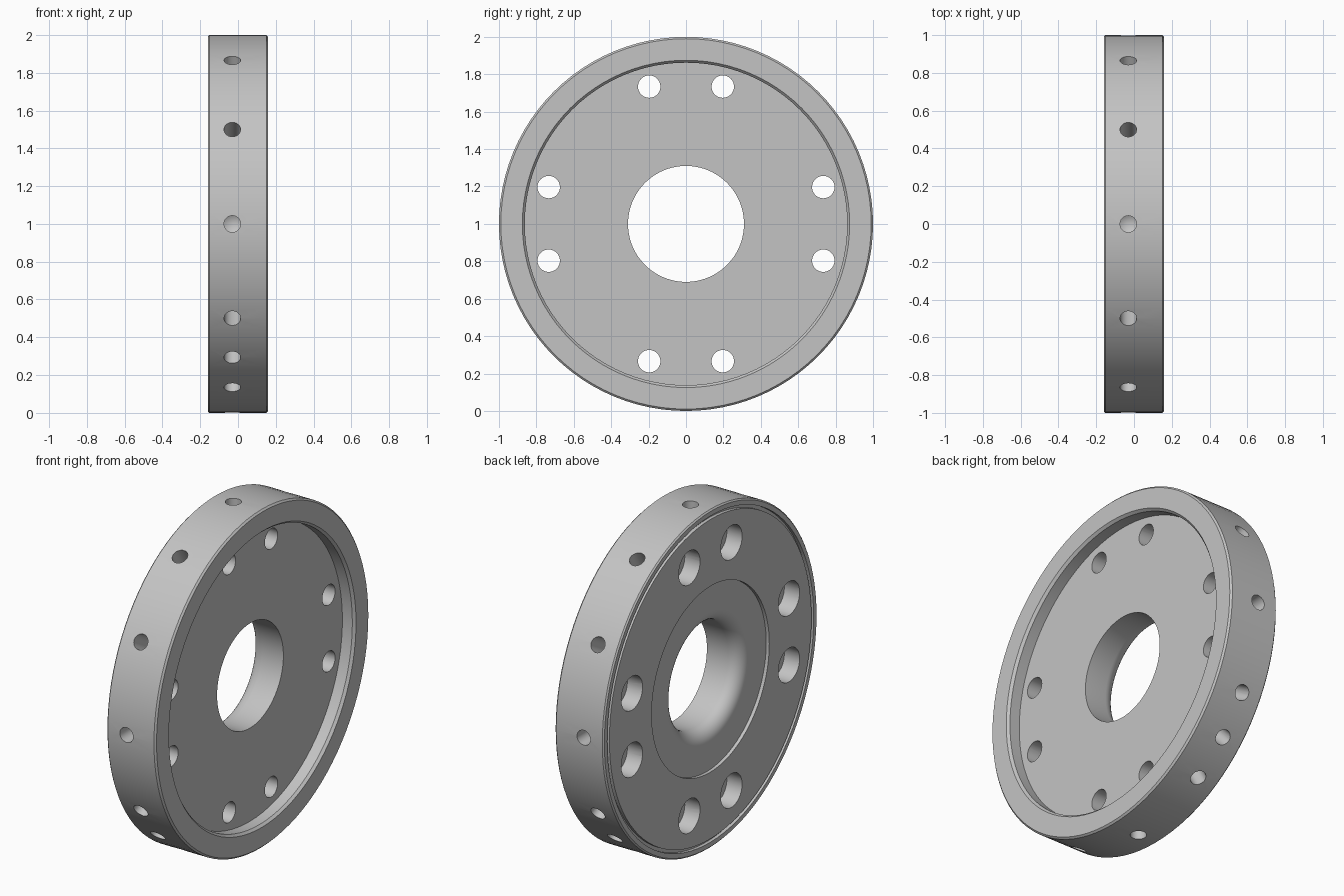
import bpy, bmesh, math
from mathutils import Matrix, Vector

cube = bpy.data.objects.get("Cube")
if cube:
    bpy.data.objects.remove(cube, do_unlink=True)

HALF = 0.16          # half the thickness
FLOOR = 0.08         # floor of the wide recess on the +x side

grey = bpy.data.materials.new("machined_grey")
grey.use_nodes = True
grey.diffuse_color = (0.55, 0.55, 0.55, 1)
grey.node_tree.nodes["Principled BSDF"].inputs["Base Color"].default_value = (0.55, 0.55, 0.55, 1)


def lathe(bm, profile, steps, matrix=Matrix(), closed=False):
    """Spin (along x, radius) points around the x axis, then place the result."""
    part = bmesh.new()
    verts = [part.verts.new((x, 0, r)) for x, r in profile]
    pairs = list(zip(verts, verts[1:]))
    if closed:
        pairs.append((verts[-1], verts[0]))
    edges = [part.edges.new(p) for p in pairs]
    bmesh.ops.spin(part, geom=verts + edges, cent=(0, 0, 0), axis=(1, 0, 0),
                   angle=math.tau, steps=steps)
    bmesh.ops.remove_doubles(part, verts=part.verts, dist=1e-5)
    bmesh.ops.recalc_face_normals(part, faces=part.faces)
    part.transform(matrix)
    temp = bpy.data.meshes.new("temp")
    part.to_mesh(temp)
    part.free()
    bm.from_mesh(temp)
    bpy.data.meshes.remove(temp)


def make_object(name, bm):
    mesh = bpy.data.meshes.new(name)
    bm.to_mesh(mesh)
    bm.free()
    mesh.materials.append(grey)
    obj = bpy.data.objects.new(name, mesh)
    bpy.context.collection.objects.link(obj)
    return obj


# Disc section: bore fillet, hub recess, seal groove, rim, wide recess
bore, fillet, hub = 0.31, 0.08, -HALF + 0.02
profile = [(FLOOR, bore)]
for i in range(9):
    a = math.radians(90 * i / 8)
    profile.append((hub + fillet * (1 - math.sin(a)),
                    bore + fillet * (1 - math.cos(a))))
profile += [
    (hub, 0.55), (-HALF, 0.55),
    (-HALF, 0.945), (-HALF + 0.02, 0.945), (-HALF + 0.02, 0.965), (-HALF, 0.965),
    (-HALF, 0.992), (-HALF + 0.008, 1.0),
    (HALF - 0.01, 1.0), (HALF, 0.99),
    (HALF, 0.875), (HALF - 0.015, 0.862), (FLOOR, 0.862),
]
bm = bmesh.new()
lathe(bm, profile, 96, Matrix.Translation((0, 0, 1)), closed=True)
disc = make_object("flange_disc", bm)

# Counterbored bolt holes, in pairs about each axis
cut = bmesh.new()
bolt = [(-0.3, 0), (-0.3, 0.1), (-0.06, 0.1), (-0.06, 0.06), (0.3, 0.06), (0.3, 0)]
for quarter in range(4):
    for side in (-15, 15):
        a = math.radians(90 * quarter + side)
        spot = Vector((0, 0.76 * math.cos(a), 1 + 0.76 * math.sin(a)))
        lathe(cut, bolt, 32, Matrix.Translation(spot))

# Blind drilled holes around the rim, with pointed ends
drill = [(0.82, 0), (0.845, 0.044), (1.1, 0.044), (1.1, 0)]
for degrees in list(range(0, 360, 30)) + [225, 315]:
    turn = Matrix.Rotation(math.radians(degrees), 4, 'X')
    aim = Matrix.Rotation(math.radians(90), 4, 'Z')
    place = Matrix.Translation((-0.03, 0, 1))
    lathe(cut, drill, 24, place @ turn @ aim)

cutter = make_object("hole_cutter", cut)
cutter.hide_render = True

# Cut the holes and shade
mod = disc.modifiers.new("holes", 'BOOLEAN')
mod.operation = 'DIFFERENCE'
mod.solver = 'EXACT'
mod.object = cutter
bpy.ops.object.select_all(action='DESELECT')
disc.select_set(True)
bpy.context.view_layer.objects.active = disc
bpy.ops.object.modifier_apply(modifier=mod.name)
bpy.data.objects.remove(cutter, do_unlink=True)
bpy.ops.object.shade_smooth_by_angle(angle=math.radians(30))
